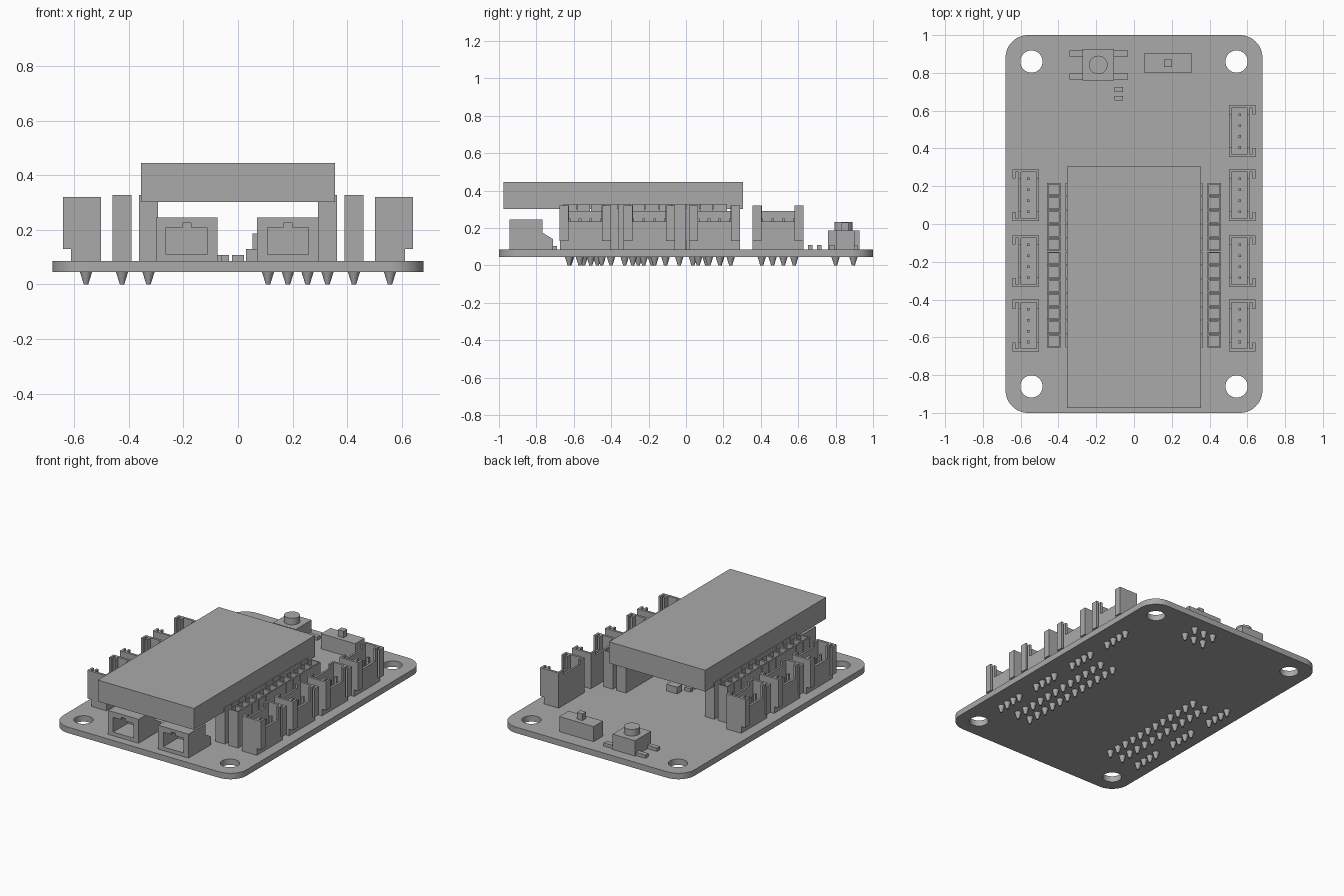
import bpy, bmesh
from math import cos, sin, pi
from mathutils import Matrix, Vector

cube = bpy.data.objects.get("Cube")
if cube:
    bpy.data.objects.remove(cube, do_unlink=True)

GREY = (0.4, 0.4, 0.4, 1)
grey = bpy.data.materials.new("plain grey")
grey.use_nodes = True
grey.diffuse_color = GREY
grey.node_tree.nodes["Principled BSDF"].inputs["Base Color"].default_value = GREY
BASE, TOP = 0.045, 0.085     # board underside and upper side


def finish(name, bm):
    bmesh.ops.recalc_face_normals(bm, faces=bm.faces)
    mesh = bpy.data.meshes.new(name)
    bm.to_mesh(mesh)
    bm.free()
    mesh.materials.append(grey)
    obj = bpy.data.objects.new(name, mesh)
    bpy.context.collection.objects.link(obj)
    return obj


def box(bm, x, y, z):
    """Box from three (low, high) ranges."""
    mid = Vector([(a + b) / 2 for a, b in (x, y, z)])
    size = [abs(b - a) for a, b in (x, y, z)]
    made = bmesh.ops.create_cube(bm, size=1, matrix=Matrix.Translation(mid) @ Matrix.Diagonal(size + [1]))
    return made["verts"]


def cone(bm, x, y, z0, z1, r0, r1, sides):
    bmesh.ops.create_cone(bm, cap_ends=True, segments=sides, radius1=r0, radius2=r1, depth=z1 - z0,
                          matrix=Matrix.Translation((x, y, (z0 + z1) / 2)))


def prism(bm, points, push):
    """Extrude a closed outline of 3D points along a vector."""
    face = bm.faces.new([bm.verts.new(p) for p in points])
    out = bmesh.ops.extrude_face_region(bm, geom=[face])["geom"]
    bmesh.ops.translate(bm, verts=[v for v in out if isinstance(v, bmesh.types.BMVert)], vec=push)


def cut(obj, bm):
    """Cut the given shape out of an object."""
    cutter = finish("cutter", bm)
    cutter.hide_render = True
    mod = obj.modifiers.new("cut", 'BOOLEAN')
    mod.solver = 'EXACT'
    mod.object = cutter
    bpy.context.view_layer.objects.active = obj
    bpy.ops.object.modifier_apply(modifier=mod.name)
    bpy.data.objects.remove(cutter, do_unlink=True)


def smooth(obj):
    bpy.ops.object.select_all(action='DESELECT')
    obj.select_set(True)
    bpy.context.view_layer.objects.active = obj
    bpy.ops.object.shade_smooth_by_angle(angle=0.6)


# Circuit board with rounded corners and four mounting holes
outline = []
for i, (sx, sy) in enumerate([(1, 1), (-1, 1), (-1, -1), (1, -1)]):
    for k in range(13):
        a = (i + k / 12) * pi / 2
        outline.append((sx * 0.56 + 0.12 * cos(a), sy * 0.88 + 0.12 * sin(a), BASE))
bm = bmesh.new()
prism(bm, outline, (0, 0, TOP - BASE))
board = finish("circuit_board", bm)
bm = bmesh.new()
for sx in (-1, 1):
    for sy in (-1, 1):
        cone(bm, sx * 0.543, sy * 0.86, 0, 0.2, 0.059, 0.059, 32)
cut(board, bm)
smooth(board)

# Raised display module
bm = bmesh.new()
box(bm, (-0.356, 0.356), (-0.975, 0.305), (0.302, 0.445))
finish("display_module", bm)

# Socket strips: rows of hollow square cells
pin_spots = []
PITCH = 0.073
for side, sx in (("left", 1), ("right", -1)):
    for row, cx in (("outer", 0.425), ("inner", 0.328)):
        bm = bmesh.new()
        for i in range(12):
            y = -0.62 + i * PITCH
            verts = box(bm, (sx * cx - 0.035, sx * cx + 0.035), (y - 0.035, y + 0.035), (TOP, 0.328))
            top = max({f for v in verts for f in v.link_faces}, key=lambda f: f.calc_center_median().z)
            bmesh.ops.inset_region(bm, faces=[top], thickness=0.011)
            out = bmesh.ops.extrude_face_region(bm, geom=[top])["geom"]
            bmesh.ops.translate(bm, vec=(0, 0, -0.15), verts=[v for v in out if isinstance(v, bmesh.types.BMVert)])
            bmesh.ops.delete(bm, geom=[top], context='FACES_ONLY') if top.is_valid else None
            pin_spots.append((sx * cx, y))
        finish(f"{side}_{row}_socket_strip", bm)


# Side connectors: open trays with notched outer wall and hooked ends
def side_connector(name, sx, cy):
    bm = bmesh.new()

    def part(x0, x1, y0, y1, z0, z1):
        box(bm, sorted((sx * x0, sx * x1)), (cy + y0, cy + y1), (z0, z1))

    half = 0.137
    part(0.503, 0.612, -half, half, TOP, 0.13)
    part(0.503, 0.516, -half, half, 0.13, 0.29)
    part(0.597, 0.612, -half, half, 0.13, 0.235)
    for e in (-1, 1):
        def end(x0, x1, y0, y1, z0, z1):
            part(x0, x1, min(e * y0, e * y1), max(e * y0, e * y1), z0, z1)
        end(0.503, 0.612, half - 0.015, half, 0.13, 0.32)
        end(0.503, 0.516, half - 0.05, half - 0.015, 0.29, 0.32)
        end(0.597, 0.612, half - 0.05, half - 0.015, 0.235, 0.32)
        end(0.612, 0.642, half - 0.015, half, 0.13, 0.32)
        end(0.628, 0.642, half - 0.048, half - 0.015, 0.13, 0.32)
    for i in range(4):
        y = (i - 1.5) * 0.058
        part(0.552, 0.566, y - 0.007, y + 0.007, 0.13, 0.25)
        pin_spots.append((sx * 0.557, cy + y))
    finish(name, bm)


for i, cy in enumerate((-0.538, -0.197, 0.152, 0.492)):
    side_connector(f"left_connector_{i + 1}", 1, cy)
    if i < 3:
        side_connector(f"right_connector_{i + 1}", -1, cy)

# Front sockets: sloped-back housings with a keyed opening
for side, cx in (("left", 0.183), ("right", -0.188)):
    bm = bmesh.new()
    profile = [(-0.945, TOP), (-0.945, 0.245), (-0.767, 0.245), (-0.767, 0.175), (-0.71, 0.14), (-0.71, TOP)]
    prism(bm, [(cx - 0.113, y, z) for y, z in profile], (0.226, 0, 0))
    socket = finish(f"{side}_front_socket", bm)
    bm = bmesh.new()
    half_key = [(0.075, 0.11), (0.075, 0.208), (0.016, 0.208), (0.016, 0.225)]
    key = half_key + [(-x, z) for x, z in reversed(half_key)]
    prism(bm, [(cx + x, -1.0, z) for x, z in key], (0, 0.21, 0))
    cut(socket, bm)
    bm = bmesh.new()
    for i in range(4):
        x = cx + (i - 1.5) * 0.035
        box(bm, (x - 0.006, x + 0.006), (-0.71, -0.69), (TOP, 0.105))
    finish(f"{side}_front_socket_leads", bm)

# Push button with four legs
bm = bmesh.new()
box(bm, (-0.272, -0.105), (0.76, 0.927), (TOP, 0.188))
for y in (0.78, 0.902):
    for x in ((-0.342, -0.272), (-0.105, -0.033)):
        box(bm, x, (y - 0.016, y + 0.016), (TOP, 0.107))
finish("button_body", bm)
bm = bmesh.new()
cone(bm, -0.189, 0.842, 0.188, 0.232, 0.049, 0.049, 32)
smooth(finish("button_cap", bm))

# Slide switch
bm = bmesh.new()
box(bm, (0.053, 0.307), (0.803, 0.902), (TOP, 0.186))
box(bm, (0.158, 0.2), (0.832, 0.87), (0.186, 0.23))
finish("slide_switch", bm)
pin_spots += [(x, y) for x in (0.11, 0.183, 0.255) for y in (0.8, 0.895)]

# Small surface chips
bm = bmesh.new()
for x, y in ((-0.08, 0.712), (-0.08, 0.665), (0, -0.03), (0, -0.08)):
    box(bm, (x - 0.022, x + 0.022), (y - 0.012, y + 0.012), (TOP, 0.108))
box(bm, (0.03, 0.11), (0.0, 0.05), (TOP, 0.13))
finish("surface_chips", bm)

# Tapered solder points beneath the board
bm = bmesh.new()
for x, y in pin_spots:
    cone(bm, x, y, 0, BASE, 0.008, 0.022, 12)
smooth(finish("solder_points", bm))
